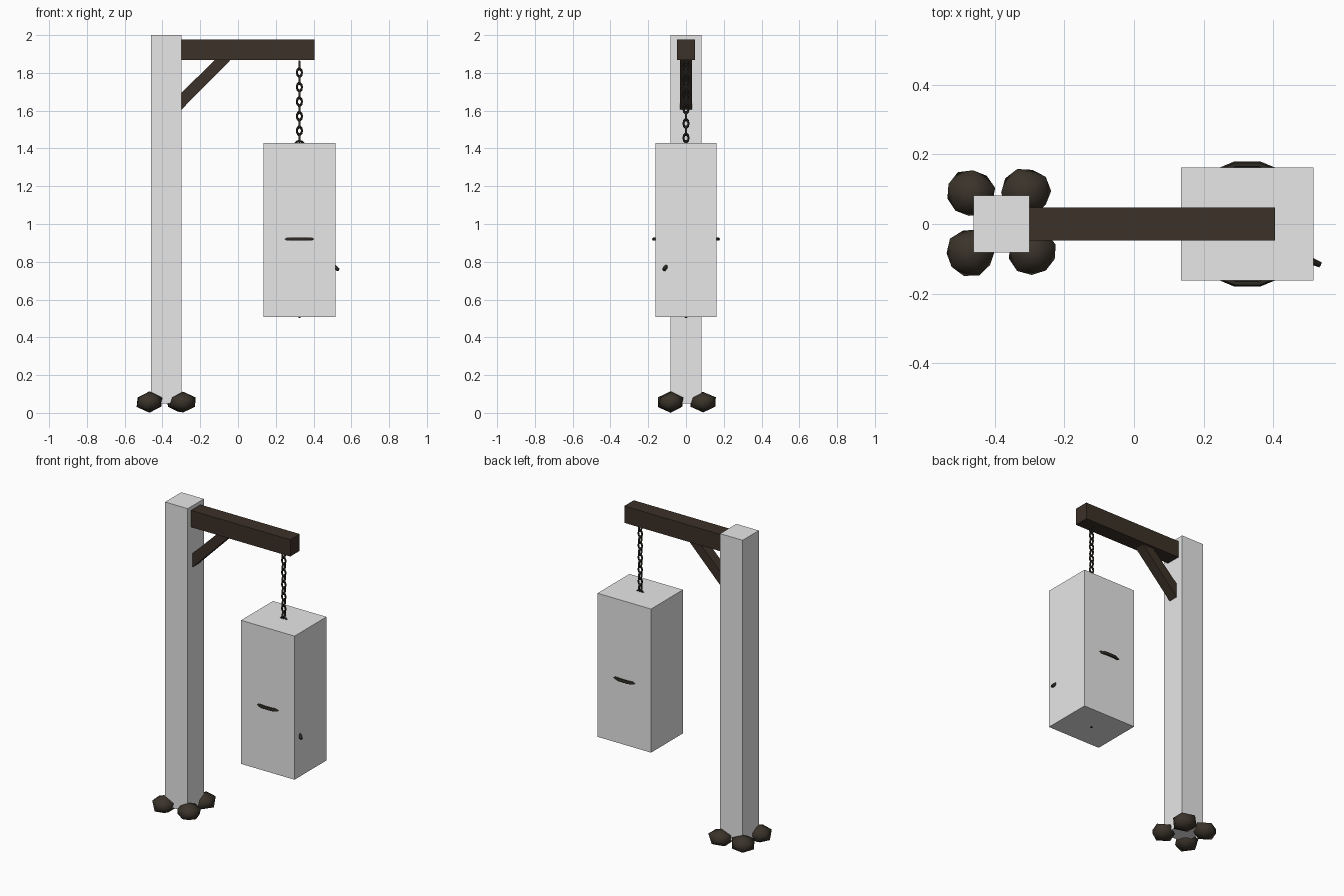
import bpy, bmesh, math, random
from mathutils import Vector

if "Cube" in bpy.data.objects:
    bpy.data.objects.remove(bpy.data.objects["Cube"])

random.seed(4)


def material(name, rgb):
    m = bpy.data.materials.new(name)
    m.diffuse_color = (*rgb, 1)
    m.use_nodes = True
    m.node_tree.nodes["Principled BSDF"].inputs["Base Color"].default_value = m.diffuse_color
    return m


GREY = material("pale grey", (0.8, 0.8, 0.8))
WOOD = material("dark wood", (0.045, 0.031, 0.021))
STONE = material("brown stone", (0.042, 0.033, 0.023))
IRON = material("blackened iron", (0.028, 0.024, 0.018))


def finish(ob, name, mat, smooth=False):
    ob.name = name
    ob.data.materials.clear()
    ob.data.materials.append(mat)
    if smooth:
        bpy.ops.object.shade_smooth_by_angle(angle=math.radians(60))
    return ob


def box(name, lo, hi, mat):
    lo, hi = Vector(lo), Vector(hi)
    bpy.ops.mesh.primitive_cube_add(size=1, location=(lo + hi) / 2)
    ob = bpy.context.object
    ob.scale = hi - lo
    return finish(ob, name, mat)


def ring(name, loc, radius, tube, mat, rot=(0, 0, 0), scale=(1, 1, 1), seg=16):
    bpy.ops.mesh.primitive_torus_add(location=loc, rotation=rot, major_radius=radius,
                                     minor_radius=tube, major_segments=seg, minor_segments=6)
    ob = bpy.context.object
    ob.scale = scale
    return finish(ob, name, mat, True)


def spike(name, start, end, r1, r2, mat):
    a, b = Vector(start), Vector(end)
    bpy.ops.mesh.primitive_cone_add(vertices=6, radius1=r1, radius2=r2, depth=(b - a).length,
                                    location=(a + b) / 2)
    ob = bpy.context.object
    ob.rotation_euler = (b - a).to_track_quat('Z', 'Y').to_euler()
    return finish(ob, name, mat, True)


# Pale blocks around the post and the hanging cage
box("post_block", (-0.46, -0.082, 0.05), (-0.30, 0.082, 2.0), GREY)
box("cage_block", (0.135, -0.162, 0.508), (0.515, 0.162, 1.43), GREY)

# Timber post core and the arm that runs through it
box("post_core", (-0.43, -0.055, 0.06), (-0.33, 0.055, 1.99), WOOD)
box("arm", (-0.455, -0.048, 1.868), (0.405, 0.048, 1.976), WOOD)

# Diagonal brace: side profile extruded across y
profile = [(-0.33, 1.575), (-0.30, 1.605), (-0.04, 1.868), (-0.03, 1.90), (-0.09, 1.90), (-0.33, 1.665)]
bm = bmesh.new()
face = bm.faces.new([bm.verts.new((x, -0.032, z)) for x, z in profile])
ext = bmesh.ops.extrude_face_region(bm, geom=[face])
bmesh.ops.translate(bm, vec=(0, 0.064, 0), verts=[v for v in ext["geom"] if isinstance(v, bmesh.types.BMVert)])
bmesh.ops.recalc_face_normals(bm, faces=bm.faces)
mesh = bpy.data.meshes.new("brace")
bm.to_mesh(mesh)
bm.free()
brace = bpy.data.objects.new("brace", mesh)
bpy.context.collection.objects.link(brace)
finish(brace, "brace", WOOD)

# Four rough stones around the foot
for i, (x, y) in enumerate([(-0.468, 0.088), (-0.31, 0.092), (-0.468, -0.081), (-0.292, -0.079)]):
    bpy.ops.mesh.primitive_ico_sphere_add(subdivisions=1, radius=1, location=(x, y, 0.057))
    ob = bpy.context.object
    turn = random.uniform(0, 6.28)
    for v in ob.data.vertices:
        v.co *= random.uniform(0.96, 1.06)
        c, s = math.cos(turn), math.sin(turn)
        v.co = ((v.co.x * c - v.co.y * s) * 0.077, (v.co.x * s + v.co.y * c) * 0.075,
                max(-0.057, v.co.z * 0.055))
    finish(ob, "stone_%d" % i, STONE, True)

# Chain of links, each turned a quarter from the last
CX = 0.325
for i in range(11):
    turn = 0 if i % 2 else math.pi / 2
    ring("chain_link_%d" % i, (CX, 0, 1.84 - 0.0385 * i), 0.0135, 0.0055, IRON,
         rot=(math.pi / 2, 0, turn), scale=(1, 1.5, 1), seg=10)
ring("shackle", (CX, 0, 1.415), 0.024, 0.006, IRON, rot=(math.pi / 2, 0, 0), seg=12)

# Iron cage inside the block; only its widest hoop breaks the surface
for name, r, z in [("upper_hoop", 0.13, 1.22), ("middle_hoop", 0.1735, 0.92), ("lower_hoop", 0.14, 0.68)]:
    ob = ring(name, (CX, 0, z), r, 0.01, IRON, rot=(0, 0, math.pi / 16))
bars = bpy.data.curves.new("cage_bars", 'CURVE')
bars.dimensions = '3D'
bars.bevel_depth = 0.006
bars.bevel_resolution = 0
for k in range(8):
    a = (k + 0.5) * math.pi / 4
    pts = [(0.01, 1.42), (0.08, 1.36), (0.13, 1.22), (0.163, 0.92), (0.14, 0.68), (0.02, 0.52)]
    sp = bars.splines.new('POLY')
    sp.points.add(len(pts) - 1)
    for p, (r, z) in zip(sp.points, pts):
        p.co = (CX + r * math.cos(a), r * math.sin(a), z, 1)
ob = bpy.data.objects.new("cage_bars", bars)
bpy.context.collection.objects.link(ob)
finish(ob, "cage_bars", IRON)

# Small tips poking out at the side and underneath
spike("side_tip", (0.47, -0.09, 0.805), (0.532, -0.116, 0.757), 0.016, 0.009, IRON)
spike("bottom_tip", (CX, 0, 0.54), (CX, 0, 0.503), 0.014, 0.006, IRON)
